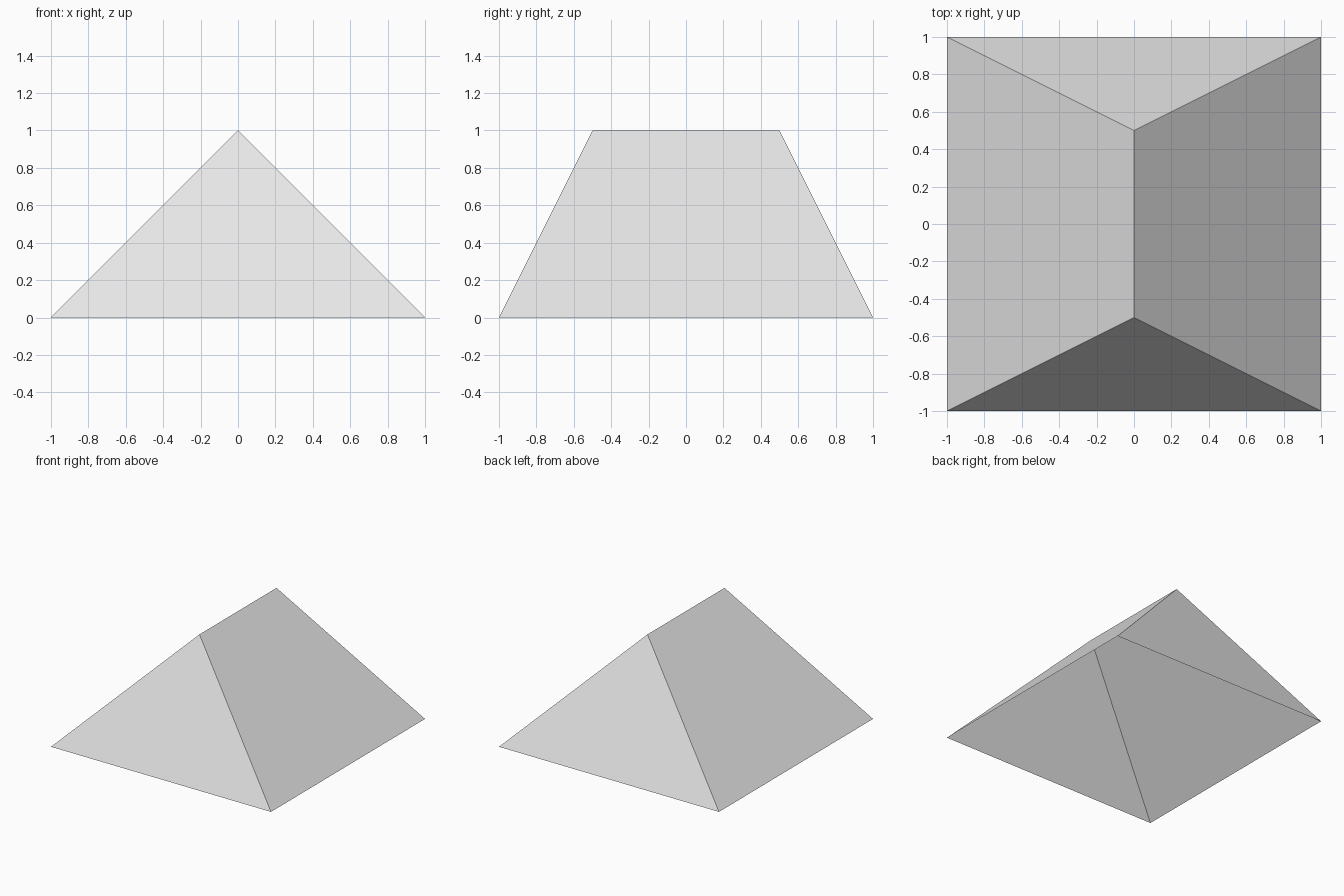
import bpy
import bmesh

default_cube = bpy.data.objects.get("Cube")
if default_cube:
    bpy.data.objects.remove(default_cube, do_unlink=True)

HALF_BASE = 1.0
HALF_RIDGE = 0.5
HEIGHT = 1.0


def flat_material(name, colour):
    mat = bpy.data.materials.new(name)
    mat.use_nodes = True
    mat.diffuse_color = colour
    for node in mat.node_tree.nodes:
        if node.type == 'BSDF_PRINCIPLED':
            node.inputs["Base Color"].default_value = colour
    return mat


# Hipped roof shell: a box with an open base, its top pinched to a ridge
bm = bmesh.new()
bmesh.ops.create_cube(bm, size=2 * HALF_BASE)
for v in bm.verts:
    if v.co.z > 0:
        v.co = (0, HALF_RIDGE if v.co.y > 0 else -HALF_RIDGE, HEIGHT)
    else:
        v.co.z = 0

# Open the underside and weld the pinched top into a single ridge edge
base = [f for f in bm.faces if all(v.co.z == 0 for v in f.verts)]
top = [f for f in bm.faces if all(v.co.z == HEIGHT for v in f.verts)]
bmesh.ops.delete(bm, geom=base + top, context='FACES_ONLY')
bmesh.ops.remove_doubles(bm, verts=bm.verts[:], dist=0.001)
bm.normal_update()

# Make every slope face upwards and outwards
for f in bm.faces:
    if f.normal.z < 0:
        f.normal_flip()

mesh = bpy.data.meshes.new("hipped_roof")
bm.to_mesh(mesh)
bm.free()
mesh.materials.append(flat_material("light_grey", (0.8, 0.8, 0.8, 1)))
roof = bpy.data.objects.new("hipped_roof", mesh)
bpy.context.collection.objects.link(roof)
